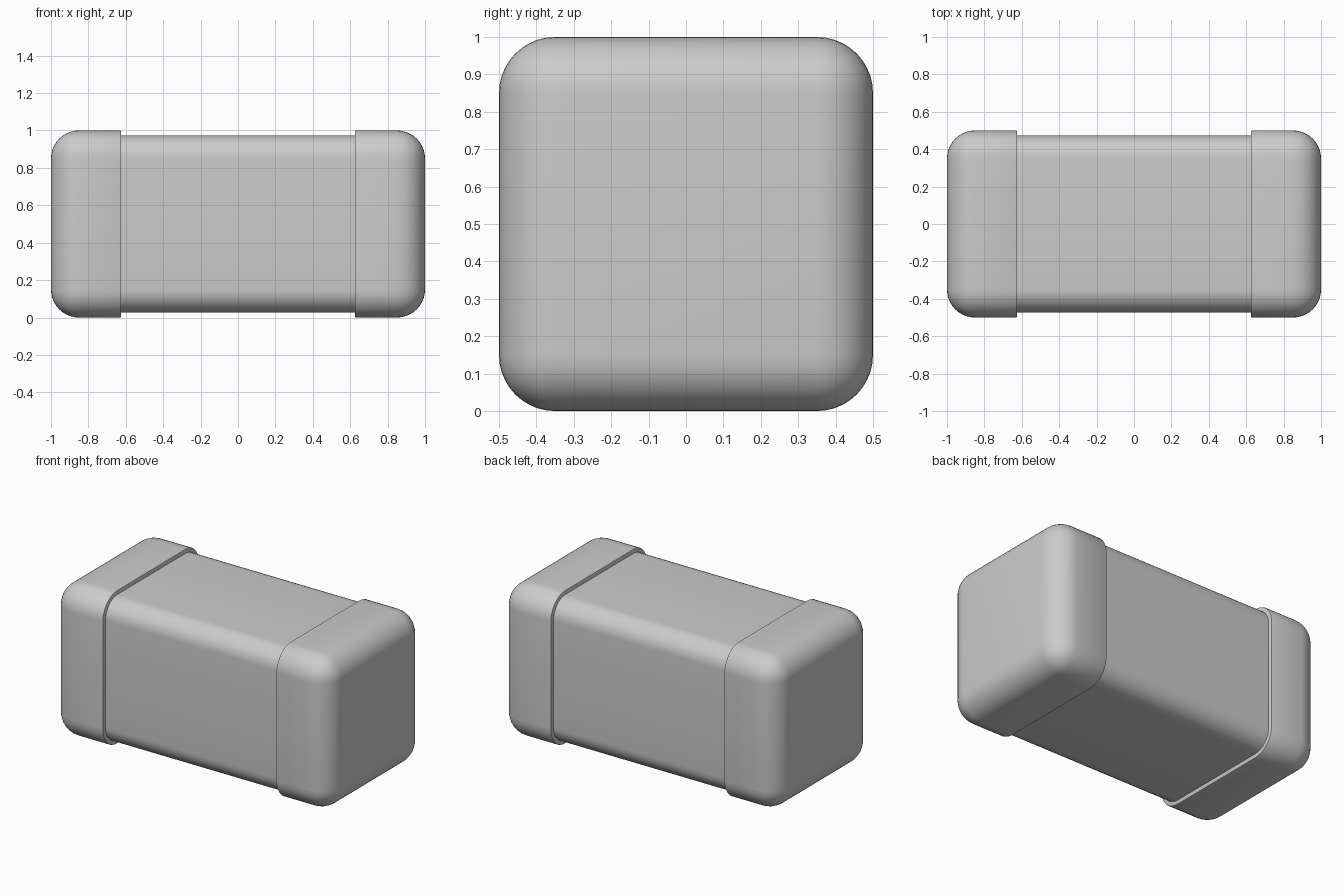
import bpy, bmesh, math
from mathutils import Matrix

if "Cube" in bpy.data.objects:
    bpy.data.objects.remove(bpy.data.objects["Cube"], do_unlink=True)

# One plain grey for everything
grey = bpy.data.materials.new("plain grey")
grey.use_nodes = True
colour = (0.6, 0.6, 0.6, 1)
grey.diffuse_color = colour
grey.node_tree.nodes["Principled BSDF"].inputs["Base Color"].default_value = colour


def box(bm, x0, x1, half):
    """Square-section bar along x, centred on z = 0.5."""
    bmesh.ops.create_cube(bm, size=1, matrix=Matrix.Translation(((x0 + x1) / 2, 0, 0.5))
                          @ Matrix.Diagonal((x1 - x0, 2 * half, 2 * half, 1)))


def bevel(bm, edges, radius, segments):
    bmesh.ops.bevel(bm, geom=edges, offset=radius, offset_type='OFFSET',
                    segments=segments, profile=0.5, affect='EDGES', clamp_overlap=True)


def finish(name, bm):
    bmesh.ops.recalc_face_normals(bm, faces=bm.faces[:])
    mesh = bpy.data.meshes.new(name)
    bm.to_mesh(mesh)
    bm.free()
    mesh.materials.append(grey)
    obj = bpy.data.objects.new(name, mesh)
    bpy.context.collection.objects.link(obj)
    bpy.ops.object.select_all(action='DESELECT')
    obj.select_set(True)
    bpy.context.view_layer.objects.active = obj
    bpy.ops.object.shade_smooth_by_angle(angle=math.radians(35))
    return obj


# Central body: long edges rounded, ends hidden inside the caps
bm = bmesh.new()
box(bm, -0.7, 0.7, 0.473)
bevel(bm, [e for e in bm.edges if abs(e.verts[0].co.x - e.verts[1].co.x) > 0.1], 0.123, 10)
finish("body", bm)

# End caps: outer corners fully rounded, inner rim only slightly eased
INNER = 0.625
for name, side in (("left_cap", 1), ("right_cap", -1)):
    bm = bmesh.new()
    box(bm, INNER, 1.0, 0.5)
    bevel(bm, [e for e in bm.edges if max(v.co.x for v in e.verts) > 0.9], 0.15, 10)
    rim = [e for e in bm.edges if all(abs(v.co.x - INNER) < 1e-4 for v in e.verts)]
    bevel(bm, rim, 0.006, 2)
    bmesh.ops.scale(bm, vec=(side, 1, 1), verts=bm.verts[:])
    finish(name, bm)
